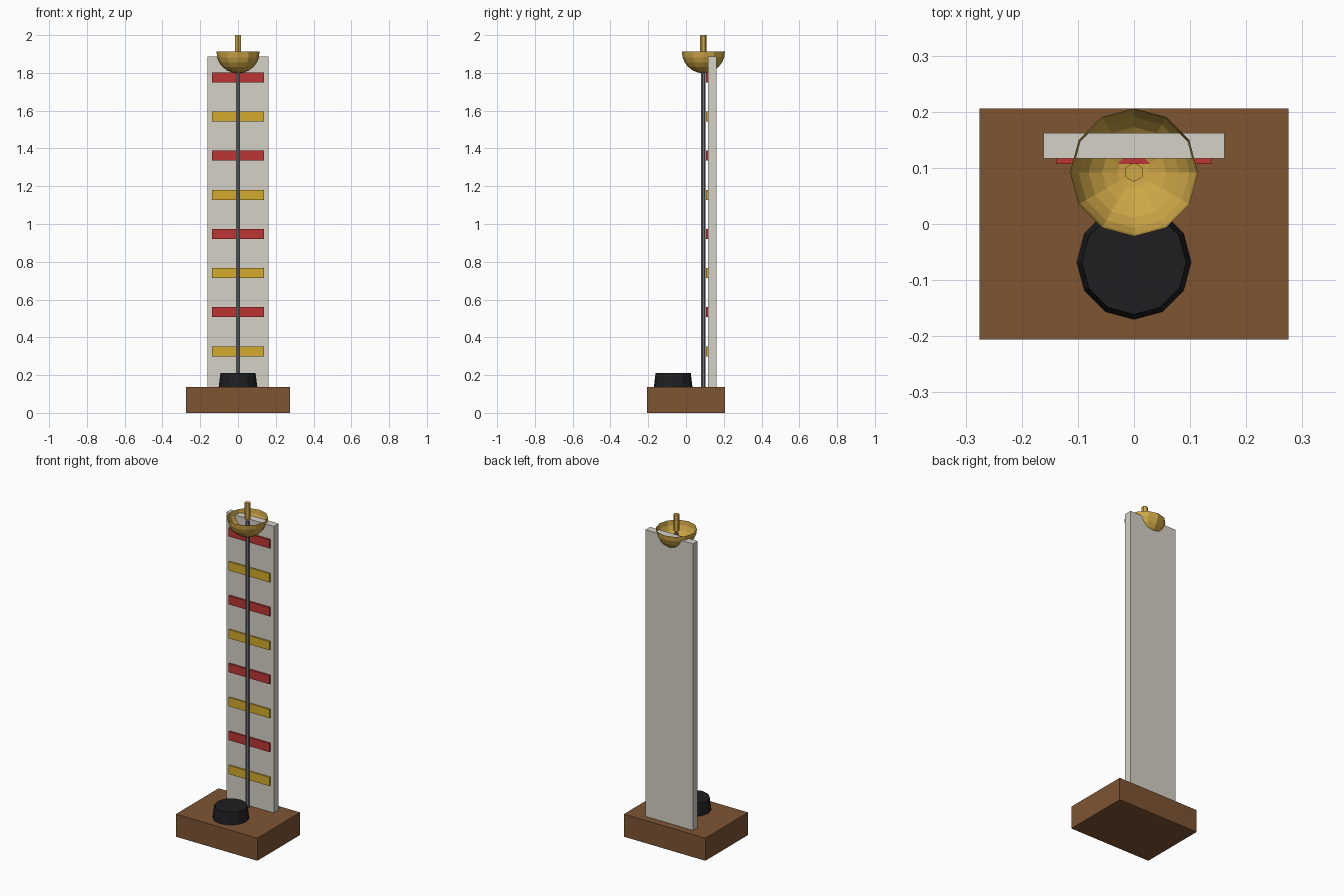
import bpy, bmesh, math
from mathutils import Matrix

if "Cube" in bpy.data.objects:
    bpy.data.objects.remove(bpy.data.objects["Cube"])


def material(name, rgb):
    # 0-255 screen colour to linear diffuse colour
    m = bpy.data.materials.new(name)
    m.diffuse_color = [(c / 255) ** 2.2 for c in rgb] + [1]
    m.use_nodes = True
    m.node_tree.nodes["Principled BSDF"].inputs["Base Color"].default_value = m.diffuse_color
    return m


WOOD = material("wood", (125, 85, 54))
CREAM = material("cream", (212, 208, 198))
RED = material("red", (187, 56, 56))
YELLOW = material("yellow", (210, 170, 48))
STEEL = material("steel", (112, 114, 122))
BLACK = material("black", (36, 36, 39))
BRASS = material("brass", (205, 165, 72))


def finish(name, bm, mat):
    mesh = bpy.data.meshes.new(name)
    bm.to_mesh(mesh)
    bm.free()
    mesh.materials.append(mat)
    ob = bpy.data.objects.new(name, mesh)
    bpy.context.collection.objects.link(ob)
    return ob


def box(name, x, y, z, mat):
    bm = bmesh.new()
    size = [b - a for a, b in (x, y, z)]
    mid = [(a + b) / 2 for a, b in (x, y, z)]
    bmesh.ops.create_cube(bm, size=1, matrix=Matrix.Translation(mid) @ Matrix.Diagonal((*size, 1)))
    return finish(name, bm, mat)


def cylinder(name, y, z0, z1, r0, r1, sides, mat):
    bm = bmesh.new()
    bmesh.ops.create_cone(bm, cap_ends=True, segments=sides, radius1=r0, radius2=r1,
                          depth=z1 - z0, matrix=Matrix.Translation((0, y, (z0 + z1) / 2)))
    return finish(name, bm, mat)


BASE_TOP, BOARD_TOP = 0.138, 1.887
BELL_Y, BELL_R, RIM_Z = 0.092, 0.114, 1.912

# Base and upright board
box("base", (-0.275, 0.275), (-0.206, 0.206), (0, BASE_TOP), WOOD)
box("back_board", (-0.161, 0.161), (0.117, 0.162), (BASE_TOP, BOARD_TOP), CREAM)

# Alternating scale stripes
for i in range(8):
    z = 0.326 + i * 0.2072
    box(f"stripe_{i + 1}", (-0.138, 0.138), (0.107, 0.118), (z - 0.0265, z + 0.0265),
        RED if i % 2 else YELLOW)

# Guide rod and strike pad
cylinder("guide_rod", BELL_Y, BASE_TOP, BOARD_TOP, 0.0115, 0.0115, 6, STEEL)
cylinder("strike_pad", -0.068, BASE_TOP, 0.212, 0.102, 0.093, 12, BLACK)

# Open bell bowl: lower half of a sphere
bm = bmesh.new()
bmesh.ops.create_uvsphere(bm, u_segments=12, v_segments=12, radius=BELL_R)
bmesh.ops.delete(bm, geom=[v for v in bm.verts if v.co.z > 0.001], context='VERTS')
bmesh.ops.translate(bm, verts=bm.verts, vec=(0, BELL_Y, RIM_Z))
finish("bell", bm, BRASS)

# Pin above the bell
cylinder("bell_pin", BELL_Y, 1.9, 2.0, 0.017, 0.017, 6, BRASS)
